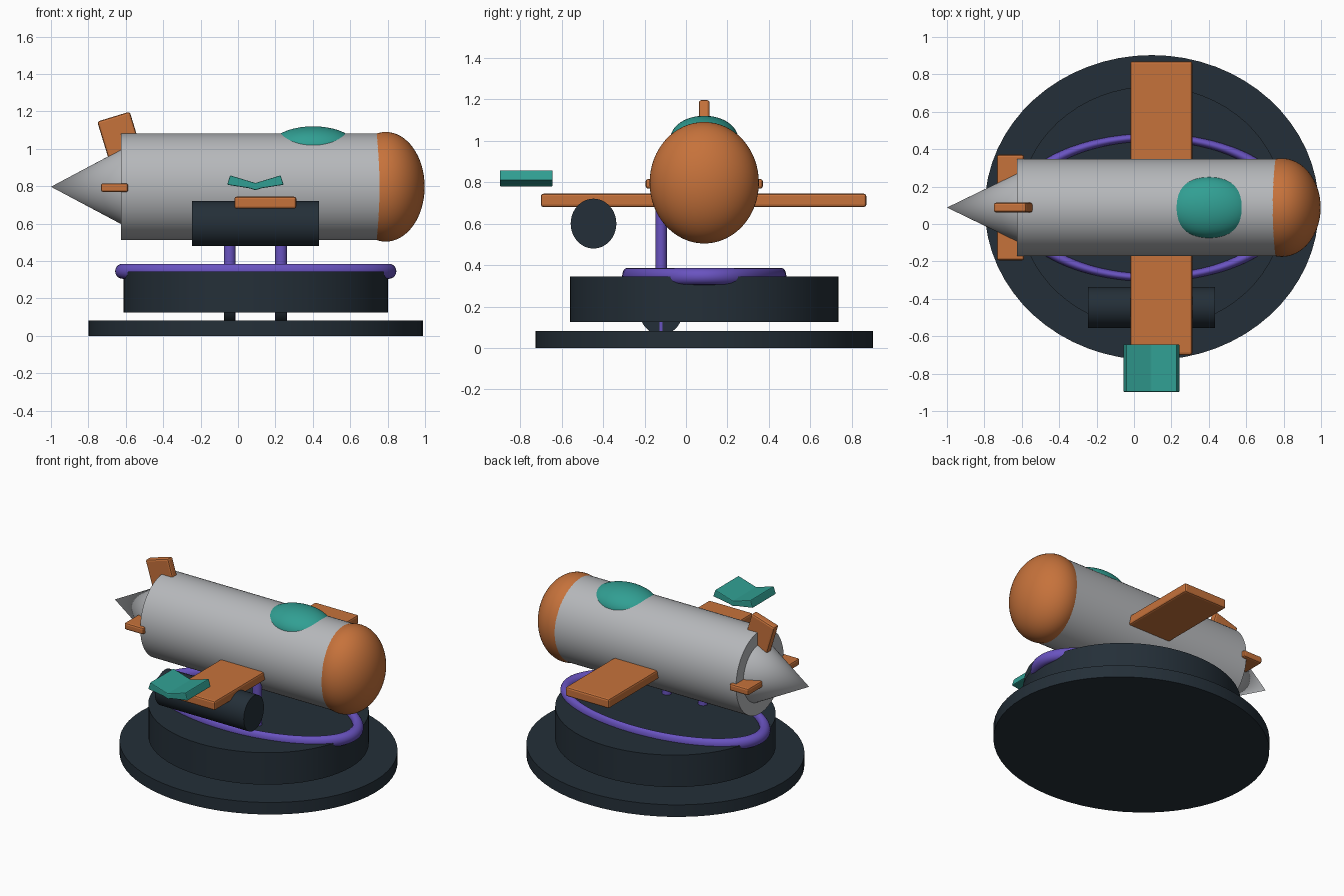
import bpy
import math

if "Cube" in bpy.data.objects:
    bpy.data.objects.remove(bpy.data.objects["Cube"])

AX = 0.095   # shared centre of the stand in x
AY = 0.088   # shared centre line in y
AZ = 0.797   # height of the fuselage axis


def material(name, rgb):
    m = bpy.data.materials.new(name)
    lin = [((c / 255 + 0.055) / 1.055) ** 2.4 for c in rgb]
    m.diffuse_color = (*lin, 1)
    m.use_nodes = True
    m.node_tree.nodes["Principled BSDF"].inputs["Base Color"].default_value = m.diffuse_color
    return m


GREY = material("light grey", (182, 184, 187))
ORANGE = material("burnt orange", (198, 114, 59))
TEAL = material("teal", (49, 159, 147))
DARK = material("dark slate", (36, 47, 56))
PURPLE = material("purple", (105, 83, 192))


def finish(name, mat, scale=(1, 1, 1), smooth=True):
    ob = bpy.context.object
    ob.name = name
    ob.scale = scale
    bpy.ops.object.transform_apply(location=False, rotation=False, scale=True)
    ob.data.materials.append(mat)
    if smooth:
        bpy.ops.object.shade_smooth_by_angle(angle=math.radians(35))
    return ob


def upright(name, mat, x, y, z0, z1, rx, ry):
    bpy.ops.mesh.primitive_cylinder_add(vertices=64, radius=1, depth=1,
                                        location=(x, y, (z0 + z1) / 2))
    return finish(name, mat, (rx, ry, z1 - z0))


def lengthwise(name, mat, x0, x1, y, z, ry, rz, tip=False):
    # cylinder along x, or a cone whose tip is at x0
    bpy.ops.mesh.primitive_cone_add(vertices=64, radius1=1, radius2=0 if tip else 1, depth=1,
                                    location=((x0 + x1) / 2, y, z),
                                    rotation=(0, math.radians(-90), 0))
    return finish(name, mat, (rz, ry, x1 - x0))


def ellipsoid(name, mat, loc, radii):
    bpy.ops.mesh.primitive_uv_sphere_add(segments=64, ring_count=32, radius=1, location=loc)
    return finish(name, mat, radii)


def add_bevel(ob, width):
    b = ob.modifiers.new("rounded edges", "BEVEL")
    b.width = width
    b.segments = 2


def slab(name, mat, loc, size, tilt=0.0):
    bpy.ops.mesh.primitive_cube_add(size=1, location=loc, rotation=(0, tilt, 0))
    ob = finish(name, mat, size, smooth=False)
    add_bevel(ob, 0.012)
    return ob


# Stand: wide plate, raised drum and stretched ring
upright("base_plate", DARK, AX, AY, 0.0, 0.083, 0.893, 0.815)
upright("base_drum", DARK, AX, AY, 0.125, 0.345, 0.708, 0.648)
bpy.ops.mesh.primitive_torus_add(major_segments=96, minor_segments=20, major_radius=1,
                                 minor_radius=0.056, location=(AX, AY, 0.345))
finish("ring", PURPLE, (0.712, 0.375, 0.04 / 0.056))

# Landing gear: two struts with wheels
for i, x in enumerate((-0.045, 0.23)):
    upright(f"gear_strut_{i + 1}", PURPLE, x, -0.12, 0.08, 0.70, 0.031, 0.028)
    lengthwise(f"gear_wheel_{i + 1}", DARK, x - 0.03, x + 0.03, -0.12, 0.165, 0.1, 0.1)

# Body: fuselage, nose, tail cone and canopy
lengthwise("fuselage", GREY, -0.625, 0.812, AY, AZ, 0.26, 0.285)
ellipsoid("nose", ORANGE, (0.79, AY, AZ), (0.208, 0.2635, 0.293))
lengthwise("tail_cone", GREY, -1.0, -0.62, AY, AZ, 0.184, 0.202, tip=True)
ellipsoid("canopy", TEAL, (0.402, AY, 1.01), (0.23, 0.163, 0.11))

# Wing and tail surfaces
slab("wing", ORANGE, (0.146, 0.085, 0.712), (0.332, 1.57, 0.064))
slab("tailplane", ORANGE, (-0.66, AY, 0.792), (0.146, 0.565, 0.047))
slab("tail_fin", ORANGE, (-0.63, AY, 1.055), (0.182, 0.052, 0.245), math.radians(-17))

# Engine pod under the near wing
lengthwise("engine_pod", DARK, -0.245, 0.433, -0.446, 0.6, 0.11, 0.12)

# Shallow V-shaped plate beyond the wing tip
half = [(0.0, 0.817), (0.135, 0.858), (0.151, 0.808), (0.032, 0.789), (0.0, 0.779)]
outline = half + [(-x, z) for x, z in reversed(half[1:4])]
n = len(outline)
verts = [(0.093 + x, y, z) for y in (-0.898, -0.643) for x, z in outline]
sides = [(i, i + n, (i + 1) % n + n, (i + 1) % n) for i in range(n)]
caps = []
for o in (0, n):  # each end is split along the fold
    for loop in ((0, 1, 2, 3, 4), (0, 4, 5, 6, 7)):
        face = [i + o for i in loop]
        caps.append(face if o else face[::-1])
mesh = bpy.data.meshes.new("v_plate")
mesh.from_pydata(verts, [], sides + caps)
mesh.materials.append(TEAL)
plate = bpy.data.objects.new("v_plate", mesh)
bpy.context.collection.objects.link(plate)
bpy.context.view_layer.objects.active = plate
bpy.ops.object.mode_set(mode="EDIT")
bpy.ops.mesh.select_all(action="SELECT")
bpy.ops.mesh.normals_make_consistent(inside=False)
bpy.ops.object.mode_set(mode="OBJECT")
add_bevel(plate, 0.005)
